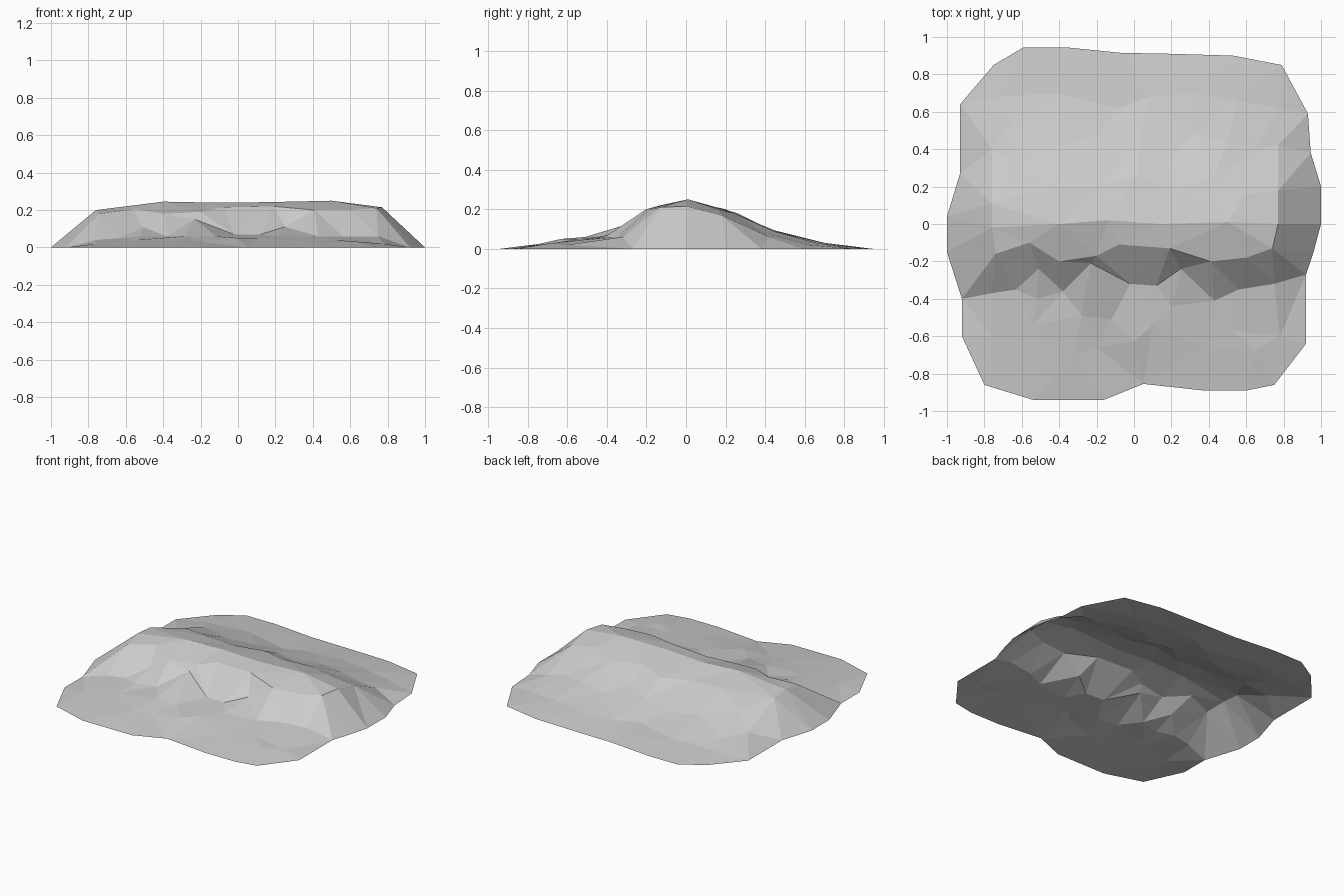
import bpy
import bmesh
from mathutils import Vector
from mathutils.geometry import delaunay_2d_cdt

cube = bpy.data.objects.get("Cube")
if cube:
    bpy.data.objects.remove(cube, do_unlink=True)


def make_material(name, colour):
    material = bpy.data.materials.new(name)
    material.use_nodes = True
    material.diffuse_color = colour
    shader = next(n for n in material.node_tree.nodes if n.type == "BSDF_PRINCIPLED")
    shader.inputs["Base Color"].default_value = colour
    return material


# Ground outline, anticlockwise from the front right corner
outline = [
    (.75, -.86), (.92, -.64), (.92, -.27), (.96, -.15), (1, 0), (1, .2), (.945, .38),
    (.93, .59), (.79, .85), (.53, .9), (.2, .91), (-.07, .915), (-.37, .945), (-.59, .945),
    (-.75, .85), (-.93, .64), (-.93, .27), (-1, .04), (-1, -.15), (-.92, -.4), (-.92, -.6),
    (-.8, -.86), (-.54, -.94), (-.16, -.94), (.05, -.855), (.37, -.89), (.6, -.89)]

# Gentle apron in front of the cliff
front_apron = [
    (-.76, -.6, .02), (-.54, -.54, .04), (-.32, -.7, .03), (-.2, -.66, .03), (0, -.63, .05),
    (.1, -.54, .05), (.38, -.66, .03), (.52, -.57, .04), (.65, -.67, .03), (.78, -.6, .02)]
front_bumps = [(-.52, -.4, .06), (-.28, -.49, .06), (-.12, -.51, .06), (.2, -.44, .06)]

# Foot and upper lip of the cliff
cliff_foot = [
    (-.76, -.37, .04), (-.63, -.35, .05), (-.51, -.24, .11), (-.38, -.36, .06),
    (-.23, -.21, .15), (-.02, -.32, .07), (.12, -.33, .07), (.25, -.24, .11),
    (.43, -.41, .06), (.56, -.35, .06), (.75, -.32, .06)]
cliff_lip = [
    (-.74, -.16, .18), (-.56, -.1, .205), (-.4, -.2, .18), (-.2, -.17, .19), (-.08, -.11, .215),
    (.19, -.13, .22), (.41, -.2, .2), (.6, -.18, .2), (.74, -.13, .21)]

# Crest of the ridge
crest = [(-.76, -.02, .2), (-.4, 0, .245), (-.14, .02, .24), (.14, 0, .242),
         (.5, .01, .25), (.77, 0, .215)]

# Back slope, stepping down to the rear edge
shoulder = [
    (-.76, .11, .19), (-.64, .32, .14), (-.42, .2, .2), (-.18, .2, .19), (.02, .26, .18),
    (.2, .19, .2), (.42, .24, .18), (.6, .16, .2), (.77, .18, .17)]
slope = [
    (-.76, .4, .06), (-.65, .56, .05), (-.4, .42, .1), (-.2, .48, .08), (.02, .42, .1),
    (.18, .35, .12), (.32, .48, .08), (.5, .44, .09), (.66, .4, .08), (.77, .42, .06)]
back_apron = [
    (-.72, .68, .02), (-.4, .7, .03), (-.08, .62, .03), (.08, .68, .03),
    (.32, .7, .03), (.55, .66, .03), (.77, .62, .02)]

# Join the contour lines into one triangulated sheet
points = [Vector((x, y, 0)) for x, y in outline]
breaks = []
for line in (front_apron, front_bumps, cliff_foot, cliff_lip, crest, shoulder, slope, back_apron):
    start = len(points)
    points += [Vector(p) for p in line]
    if line in (cliff_foot, cliff_lip, crest, shoulder):
        breaks += [(i, i + 1) for i in range(start, len(points) - 1)]

flat, _, triangles, sources, _, _ = delaunay_2d_cdt(
    [p.xy for p in points], breaks, [list(range(len(outline)))], 1, 1e-5)

bm = bmesh.new()
for position, origin in zip(flat, sources):
    height = points[origin[0]].z if origin else 0
    bm.verts.new((position.x, position.y, height))
bm.verts.ensure_lookup_table()
for triangle in triangles:
    face = bm.faces.new([bm.verts[i] for i in triangle])
    face.normal_update()
    if face.normal.z < 0:
        face.normal_flip()

mesh = bpy.data.meshes.new("rocky_ridge")
bm.to_mesh(mesh)
bm.free()
mesh.materials.append(make_material("stone grey", (.6, .6, .6, 1)))
ridge = bpy.data.objects.new("rocky_ridge", mesh)
bpy.context.collection.objects.link(ridge)
